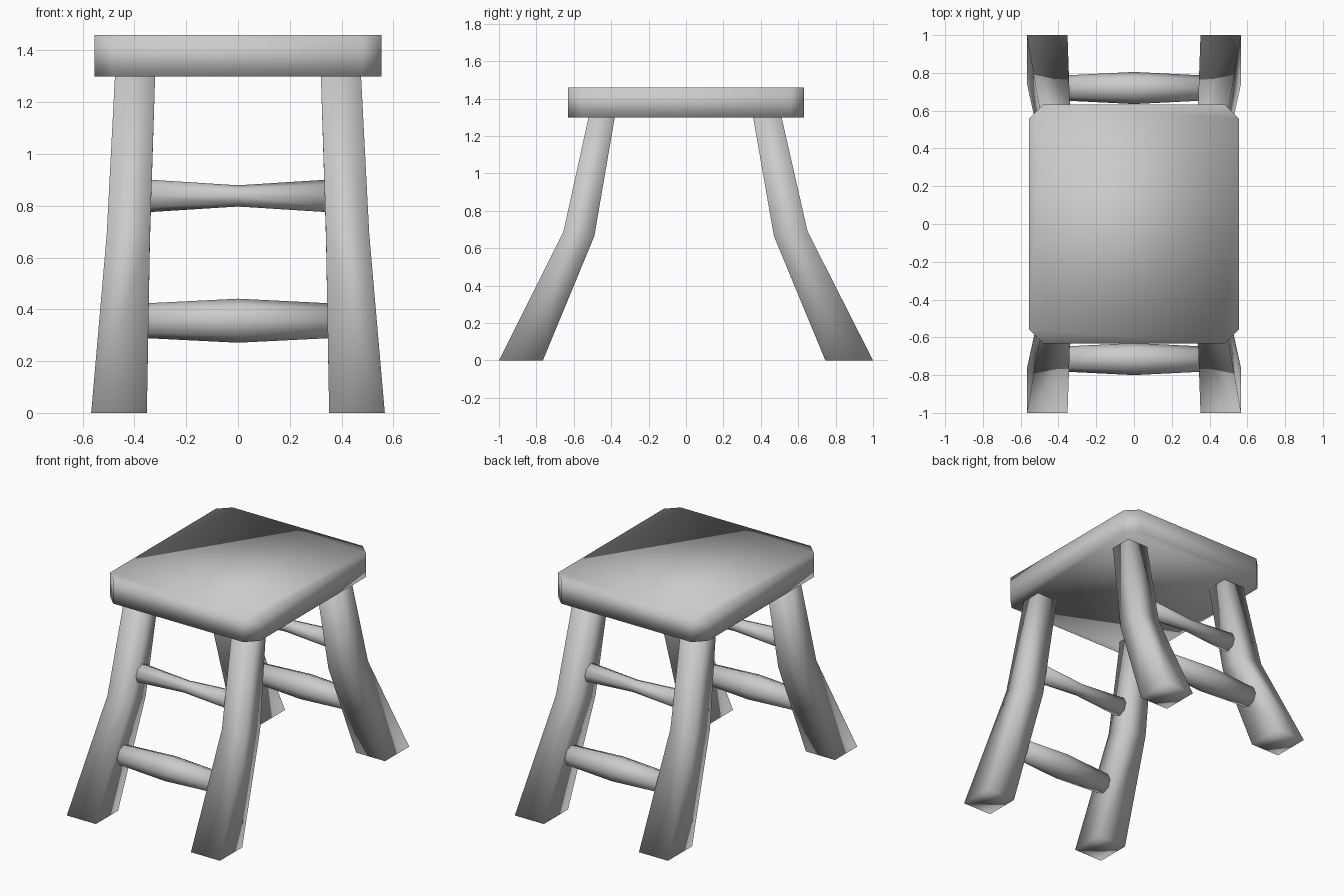
import bpy, bmesh
from math import cos, sin, tau

if "Cube" in bpy.data.objects:
    bpy.data.objects.remove(bpy.data.objects["Cube"])


def loft(name, rings):
    """Skin equal-length rings of points into a capped, smooth-shaded solid."""
    bm = bmesh.new()
    loops = [[bm.verts.new(p) for p in ring] for ring in rings]
    n = len(loops[0])
    for a, b in zip(loops, loops[1:]):
        for i in range(n):
            j = (i + 1) % n
            bm.faces.new((a[i], a[j], b[j], b[i]))
    bm.faces.new(loops[0])
    bm.faces.new(loops[-1])
    bmesh.ops.recalc_face_normals(bm, faces=bm.faces)
    for f in bm.faces:
        f.smooth = True
    mesh = bpy.data.meshes.new(name)
    bm.to_mesh(mesh)
    bm.free()
    obj = bpy.data.objects.new(name, mesh)
    bpy.context.collection.objects.link(obj)
    return obj


# Seat: slab with clipped corners
X, Y, C = 0.555, 0.632, 0.073
outline = [(X, -Y + C), (X, Y - C), (X - C, Y), (-X + C, Y),
           (-X, Y - C), (-X, -Y + C), (-X + C, -Y), (X - C, -Y)]
loft("seat", [[(x, y, z) for x, y in outline] for z in (1.30, 1.46)])

# Legs: four-sided, bent at the knee and flared at the foot
# (x inner, x outer, y inner, y outer, z inner, z outer), foot to top
back = [(0.352, 0.567, 0.745, 1.00, 0.0, 0.0),
        (0.340, 0.507, 0.470, 0.65, 0.665, 0.69),
        (0.320, 0.475, 0.358, 0.51, 1.305, 1.305)]
front = [(0.352, 0.567, 0.765, 1.00, 0.0, 0.0),
         (0.340, 0.507, 0.490, 0.655, 0.665, 0.69),
         (0.320, 0.475, 0.380, 0.52, 1.305, 1.305)]
for end, sy, rows in (("front", -1, front), ("back", 1, back)):
    for side, sx in (("left", -1), ("right", 1)):
        loft(f"{end}_{side}_leg",
             [[(sx * xi, sy * yi, zi), (sx * xo, sy * yi, zi),
               (sx * xo, sy * yo, zo), (sx * xi, sy * yo, zo)]
              for xi, xo, yi, yo, zi, zo in rows])


# Rungs: upper pair waisted, lower pair swollen in the middle
def rung(name, y, z, r_end, r_mid, sides=8):
    loft(name, [[(x, y + r * cos(tau * i / sides), z + r * sin(tau * i / sides))
                 for i in range(sides)]
                for x, r in ((-0.38, r_end), (0, r_mid), (0.38, r_end))])


rung("front_upper_rung", -0.54, 0.838, 0.065, 0.041)
rung("back_upper_rung", 0.53, 0.838, 0.065, 0.041)
rung("front_lower_rung", -0.715, 0.356, 0.066, 0.085)
rung("back_lower_rung", 0.72, 0.356, 0.066, 0.085)
